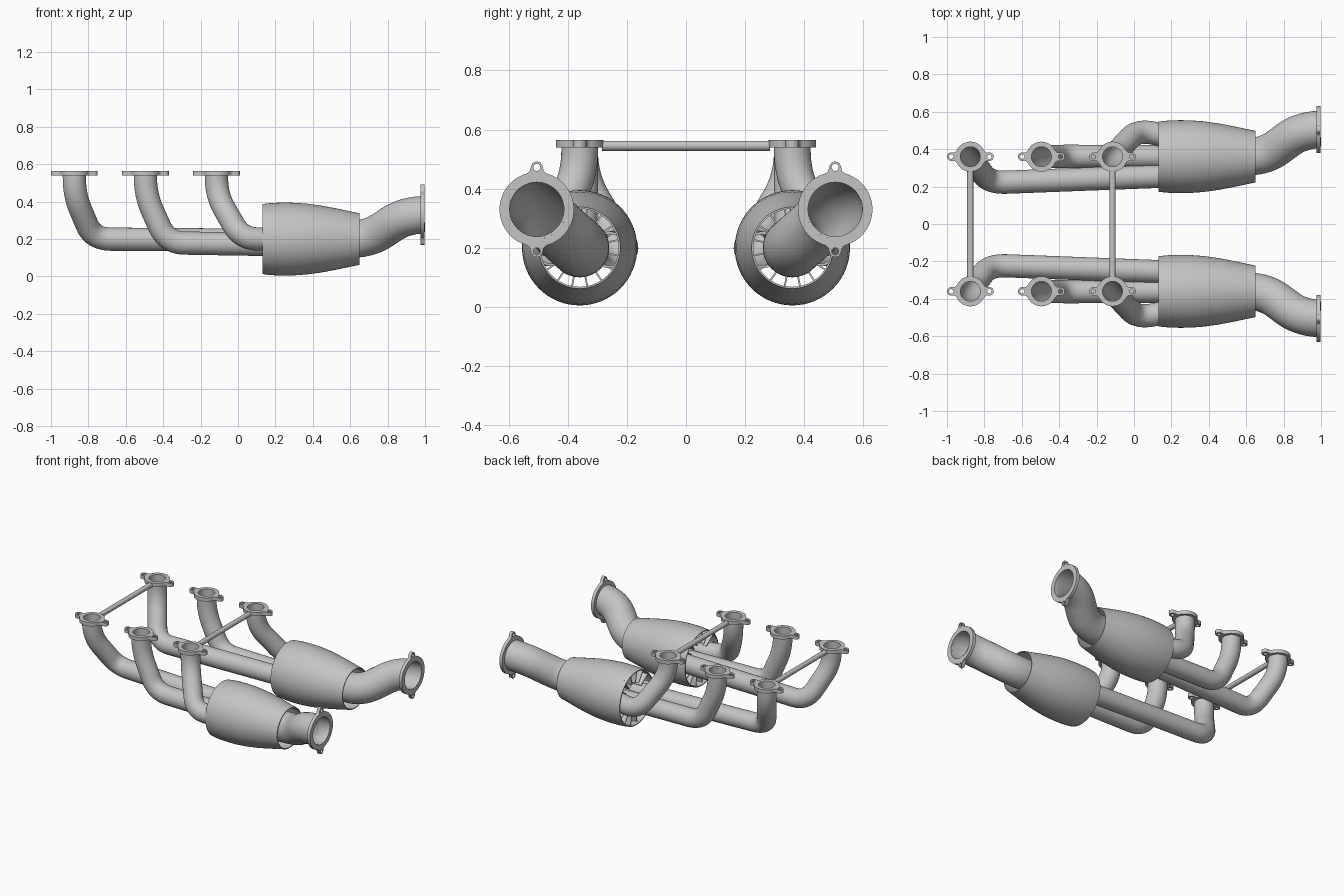
import bpy, bmesh, math
from mathutils import Vector, Matrix

cube = bpy.data.objects.get("Cube")
if cube:
    bpy.data.objects.remove(cube, do_unlink=True)

steel = bpy.data.materials.new("grey steel")
steel.use_nodes = True
COLOUR = (0.55, 0.55, 0.55, 1)
steel.diffuse_color = COLOUR
steel.node_tree.nodes["Principled BSDF"].inputs["Base Color"].default_value = COLOUR


def finish(name, data):
    """Link data as an object, turn it into a mesh and shade it."""
    ob = bpy.data.objects.new(name, data)
    bpy.context.collection.objects.link(ob)
    bpy.ops.object.select_all(action='DESELECT')
    ob.select_set(True)
    bpy.context.view_layer.objects.active = ob
    if ob.type == 'CURVE':
        bpy.ops.object.convert(target='MESH')
        ob = bpy.context.view_layer.objects.active
    ob.data.materials.clear()
    ob.data.materials.append(steel)
    bpy.ops.object.shade_smooth_by_angle(angle=math.radians(40))
    return ob


def rounded_path(points, d):
    """Round the inner corners of a polyline."""
    pts = [Vector(p) for p in points]
    path = [pts[0]]
    for a, p, b in zip(pts, pts[1:], pts[2:]):
        start = p + (a - p).normalized() * d
        end = p + (b - p).normalized() * d
        for i in range(11):
            t = i / 10
            path.append(start * (1 - t) ** 2 + p * 2 * t * (1 - t) + end * t * t)
    return path + [pts[-1]]


def tube(name, path, radii, wall, sides=40):
    """Sweep a hollow tube with an outer and an inner wall."""
    bm = bmesh.new()
    u = Vector((0, 1, 0))
    outer, inner = [], []
    last = len(path) - 1
    for i, (p, r) in enumerate(zip(path, radii)):
        t = (path[min(i + 1, last)] - path[max(i - 1, 0)]).normalized()
        u = (u - t * u.dot(t)).normalized()
        v = t.cross(u)
        for rings, rad in ((outer, r), (inner, r - wall)):
            ring = []
            for k in range(sides):
                a = math.tau * k / sides
                ring.append(bm.verts.new(p + (u * math.cos(a) + v * math.sin(a)) * rad))
            rings.append(ring)
    loop = outer + inner[::-1]
    for a, b in zip(loop, loop[1:] + loop[:1]):
        for k in range(sides):
            n = (k + 1) % sides
            bm.faces.new((a[k], a[n], b[n], b[k]))
    bmesh.ops.recalc_face_normals(bm, faces=bm.faces)
    me = bpy.data.meshes.new(name)
    bm.to_mesh(me)
    bm.free()
    return finish(name, me)


def flange(name, matrix, rim, bore, ear_at, ear, hole, thick):
    """Flat ring with two drilled ears along local x."""
    cu = bpy.data.curves.new(name, 'CURVE')
    cu.dimensions = '2D'
    cu.fill_mode = 'BOTH'
    cu.extrude = thick / 2

    def spline(points):
        sp = cu.splines.new('POLY')
        sp.points.add(len(points) - 1)
        for q, (x, y) in zip(sp.points, points):
            q.co = (x, y, 0, 1)
        sp.use_cyclic_u = True

    def circle(cx, r, n):
        spline([(cx + r * math.cos(math.tau * k / n), r * math.sin(math.tau * k / n))
                for k in range(n)])

    # outline: the rim, swelling smoothly into the ears
    outline = []
    for k in range(144):
        a = math.tau * k / 144
        off = ear_at * abs(math.sin(a))
        r = rim
        if off < ear:
            r = max(rim, ear_at * abs(math.cos(a)) + math.sqrt(ear * ear - off * off))
        else:
            r = rim + 0.012 * max(0, 1 - (off - ear) / ear) ** 2
        outline.append((r * math.cos(a), r * math.sin(a)))
    spline(outline)
    circle(0, bore, 48)
    for cx in (-ear_at, ear_at):
        circle(cx, hole, 16)
    ob = finish(name, cu)
    ob.data.transform(matrix)
    return ob


def spokes(name, centre, count, r0, r1, length, thick):
    """Thin radial plates around the x axis."""
    bm = bmesh.new()
    for k in range(count):
        m = (Matrix.Translation(centre) @ Matrix.Rotation(math.tau * (k + 0.5) / count, 4, 'X')
             @ Matrix.Translation((0, 0, (r0 + r1) / 2))
             @ Matrix.Diagonal((length, thick, r1 - r0, 1)))
        bmesh.ops.create_cube(bm, size=1, matrix=m)
    me = bpy.data.meshes.new(name)
    bm.to_mesh(me)
    bm.free()
    return finish(name, me)


PORTS = (-0.875, -0.495, -0.115)
TOP = 0.552

for side, s in (("front", -1), ("rear", 1)):
    # lower corner and end of each header pipe
    routes = (((-0.775, 0.22 * s, 0.2), (0.22, 0.258 * s, 0.193)),
              ((-0.38, 0.362 * s, 0.18), (0.22, 0.36 * s, 0.17)),
              ((0.02, 0.505 * s, 0.2), (0.24, 0.455 * s, 0.2)))
    for i, (x, (corner, end)) in enumerate(zip(PORTS, routes), 1):
        path = rounded_path([(x, 0.36 * s, TOP), (x, 0.36 * s, 0.435), corner, end], 0.095)
        tube(f"{side}_header_pipe_{i}", path, [0.062] * len(path), 0.009)
        flange(f"{side}_port_flange_{i}", Matrix.Translation((x, 0.36 * s, TOP)),
               0.08, 0.053, 0.102, 0.023, 0.012, 0.025)

    # barrel shaped collector, open at both ends
    shell = ((0.13, 0.187), (0.16, 0.191), (0.2, 0.194), (0.25, 0.195), (0.3, 0.194),
             (0.37, 0.189), (0.45, 0.178), (0.53, 0.163), (0.6, 0.148), (0.65, 0.138))
    tube(f"{side}_collector", [Vector((x, 0.36 * s, 0.2)) for x, r in shell],
         [r for x, r in shell], 0.006, 64)
    spokes(f"{side}_collector_spokes", (0.18, 0.36 * s, 0.2), 16, 0.095, 0.19, 0.06, 0.006)

    # outlet pipe and its flange
    out = rounded_path([(0.56, 0.36 * s, 0.2), (0.7, 0.36 * s, 0.2),
                        (0.89, 0.5 * s, 0.325), (0.992, 0.505 * s, 0.33)], 0.095)
    tube(f"{side}_outlet_pipe", out, [0.1] * len(out), 0.008, 48)
    flange(f"{side}_outlet_flange",
           Matrix.Translation((0.987, 0.505 * s, 0.33)) @ Matrix.Rotation(-math.pi / 2, 4, 'Y'),
           0.126, 0.092, 0.142, 0.02, 0.012, 0.022)

# rods tying the two banks together
for label, x in (("outer", PORTS[0]), ("inner", PORTS[2])):
    bm = bmesh.new()
    bmesh.ops.create_cone(bm, cap_ends=True, segments=24, radius1=0.017, radius2=0.017, depth=0.57,
                          matrix=Matrix.Translation((x, 0, 0.545)) @ Matrix.Rotation(math.pi / 2, 4, 'X'))
    me = bpy.data.meshes.new(label)
    bm.to_mesh(me)
    bm.free()
    finish(f"{label}_tie_rod", me)
